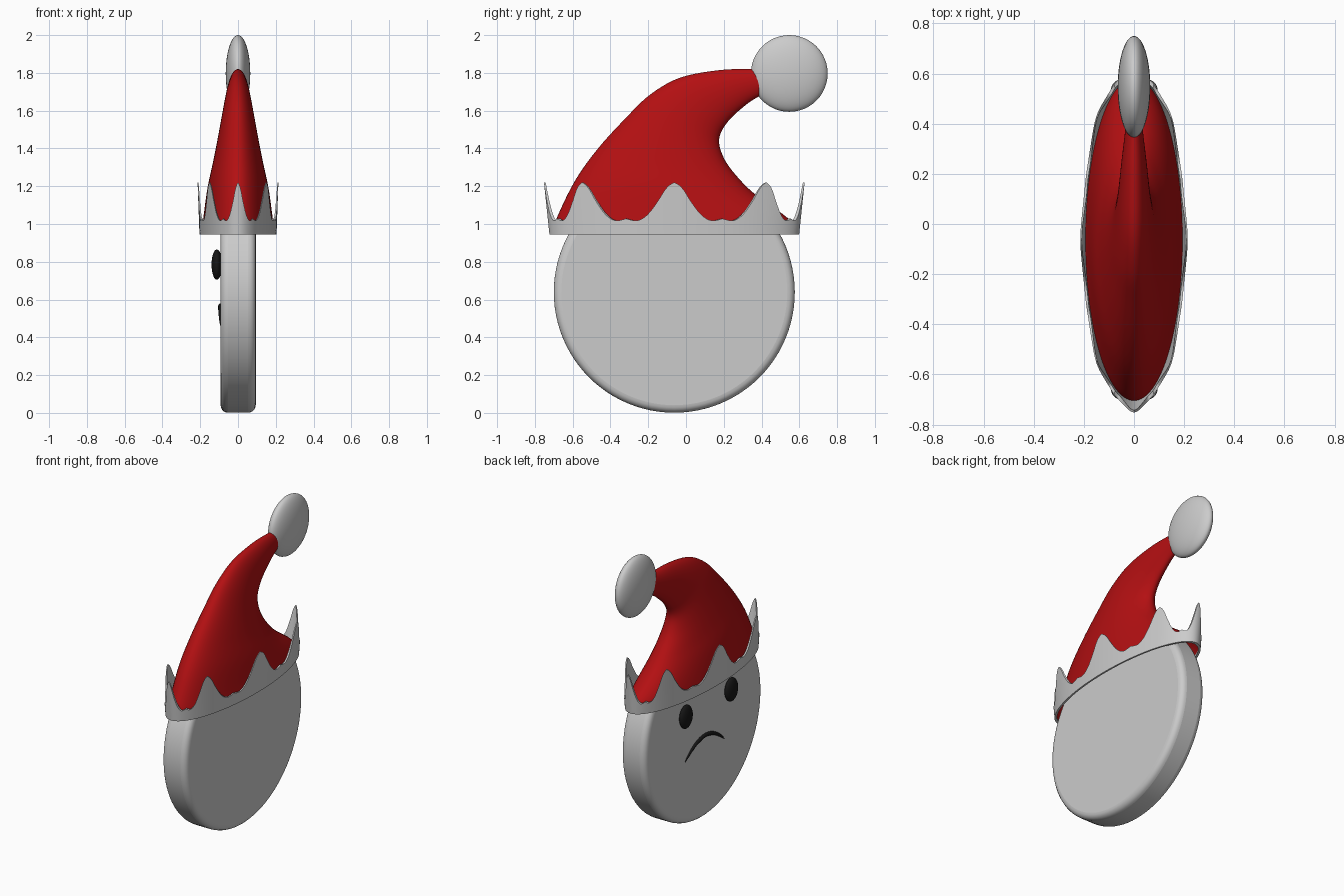
import bpy, bmesh, math

if "Cube" in bpy.data.objects:
    bpy.data.objects.remove(bpy.data.objects["Cube"])

CY = -0.062  # centre of the head and brim along y


def material(name, rgb):
    m = bpy.data.materials.new(name)
    m.diffuse_color = (*rgb, 1)
    m.use_nodes = True
    m.node_tree.nodes["Principled BSDF"].inputs["Base Color"].default_value = m.diffuse_color
    return m


red = material("red_felt", (0.45, 0.005, 0.006))
black = material("black", (0.008, 0.008, 0.008))


def smooth(ob, angle=40):
    bpy.ops.object.select_all(action='DESELECT')
    ob.select_set(True)
    bpy.context.view_layer.objects.active = ob
    bpy.ops.object.shade_smooth_by_angle(angle=math.radians(angle))


def ring_mesh(name, rings, wrap=False, mat=None):
    """Skin a list of closed rings; wrap joins last ring to first."""
    n = len(rings[0])
    verts = [v for r in rings for v in r]
    pairs = len(rings) if wrap else len(rings) - 1
    faces = []
    for i in range(pairs):
        a, b = i * n, ((i + 1) % len(rings)) * n
        for j in range(n):
            k = (j + 1) % n
            faces.append((a + j, a + k, b + k, b + j))
    me = bpy.data.meshes.new(name)
    me.from_pydata(verts, [], faces)
    bm = bmesh.new()
    bm.from_mesh(me)
    bmesh.ops.recalc_face_normals(bm, faces=bm.faces)
    bm.to_mesh(me)
    bm.free()
    ob = bpy.data.objects.new(name, me)
    bpy.context.collection.objects.link(ob)
    if mat:
        me.materials.append(mat)
    smooth(ob)
    return ob


def catmull(keys, steps):
    out = []
    last = len(keys) - 1
    for i in range(last):
        p = [keys[max(0, min(last, i + d))] for d in (-1, 0, 1, 2)]
        for s in range(steps):
            t = s / steps
            out.append([0.5 * (2 * b + (c - a) * t + (2 * a - 5 * b + 4 * c - d) * t * t
                               + (3 * b - a - 3 * c + d) * t ** 3)
                        for a, b, c, d in zip(*p)])
    return out + [list(keys[-1])]


def ellipsoid(name, loc, radii, mat=None):
    bpy.ops.mesh.primitive_uv_sphere_add(segments=48, ring_count=24, location=loc)
    ob = bpy.context.object
    ob.name = name
    ob.scale = radii
    if mat:
        ob.data.materials.append(mat)
    smooth(ob, 60)
    return ob


# Disc-shaped head with rounded rim
bpy.ops.mesh.primitive_cylinder_add(vertices=96, radius=0.638, depth=0.186,
                                    location=(0.001, CY, 0.639),
                                    rotation=(0, math.pi / 2, 0))
head = bpy.context.object
head.name = "head"
bev = head.modifiers.new("round_rim", 'BEVEL')
bev.width = 0.04
bev.segments = 5
bev.limit_method = 'ANGLE'
smooth(head)

# Curved hat: each key is outer edge (y, z), inner edge (y, z), half width
keys = [(-0.705, 0.955, 0.585, 0.955, 0.196),
        (-0.685, 1.03, 0.54, 1.03, 0.184),
        (-0.59, 1.225, 0.375, 1.15, 0.162),
        (-0.47, 1.395, 0.285, 1.235, 0.134),
        (-0.32, 1.56, 0.205, 1.34, 0.106),
        (-0.19, 1.685, 0.175, 1.447, 0.084),
        (-0.03, 1.775, 0.22, 1.54, 0.066),
        (0.18, 1.815, 0.31, 1.625, 0.050),
        (0.35, 1.82, 0.385, 1.675, 0.036),
        (0.46, 1.82, 0.46, 1.71, 0.028)]
hat_rings = []
for ay, az, by, bz, w in catmull(keys, 5):
    ring = []
    for j in range(64):
        t = 2 * math.pi * j / 64
        c = math.cos(t)
        ring.append((w * math.sin(t), (ay + by) / 2 + c * (ay - by) / 2,
                     (az + bz) / 2 + c * (az - bz) / 2))
    hat_rings.append(ring)
ring_mesh("hat", hat_rings, mat=red)

# Brim: elliptical band with eight flared spikes
edge = catmull([(0, 1.22), (0.1, 1.205), (0.2, 1.175), (0.33, 1.12),
                (0.54, 1.05), (0.76, 1.018), (1, 1.028)], 4)


def edge_height(u):
    for (u0, z0), (u1, z1) in zip(edge, edge[1:]):
        if u <= u1:
            return z0 + (z1 - z0) * (u - u0) / (u1 - u0)
    return edge[-1][1]


Z0, N = 0.945, 320
outer_lo, outer_hi, inner_hi, inner_lo = [], [], [], []
for i in range(N):
    t = 2 * math.pi * i / N
    phase = (i % (N // 8)) / (N // 8)
    z = edge_height(2 * min(phase, 1 - phase))
    f = (z - Z0) / 0.275
    thick = 0.02 - 0.011 * f

    def pt(inset, flare, h):
        return ((0.204 + 0.010 * flare - inset * 0.6) * math.sin(t),
                CY + (0.661 + 0.029 * flare - inset) * math.cos(t), h)
    outer_lo.append(pt(0, 0, Z0))
    outer_hi.append(pt(0, f, z))
    inner_hi.append(pt(thick, f, z))
    inner_lo.append(pt(0.02, 0, Z0))
ring_mesh("spiked_brim", [outer_lo, outer_hi, inner_hi, inner_lo], wrap=True)

# Flattened pompom
ellipsoid("pompom", (0, 0.547, 1.797), (0.065, 0.203, 0.203))

# Eyes on the -x face
for side, y in (("left", 0.16), ("right", -0.33)):
    ellipsoid(side + "_eye", (-0.112, y, 0.785), (0.028, 0.062, 0.08), black)

# Tapered frowning mouth
cu = bpy.data.curves.new("mouth", 'CURVE')
cu.dimensions = '3D'
cu.bevel_depth = 0.014
cu.bevel_resolution = 3
sp = cu.splines.new('POLY')
sp.points.add(24)
for i, p in enumerate(sp.points):
    u = i / 12 - 1
    p.co = (-0.092, -0.07 + 0.213 * u, 0.565 - 0.105 * u * u, 1)
    p.radius = max(0.1, math.sqrt(1 - u * u))
cu.materials.append(black)
bpy.context.collection.objects.link(bpy.data.objects.new("mouth", cu))
